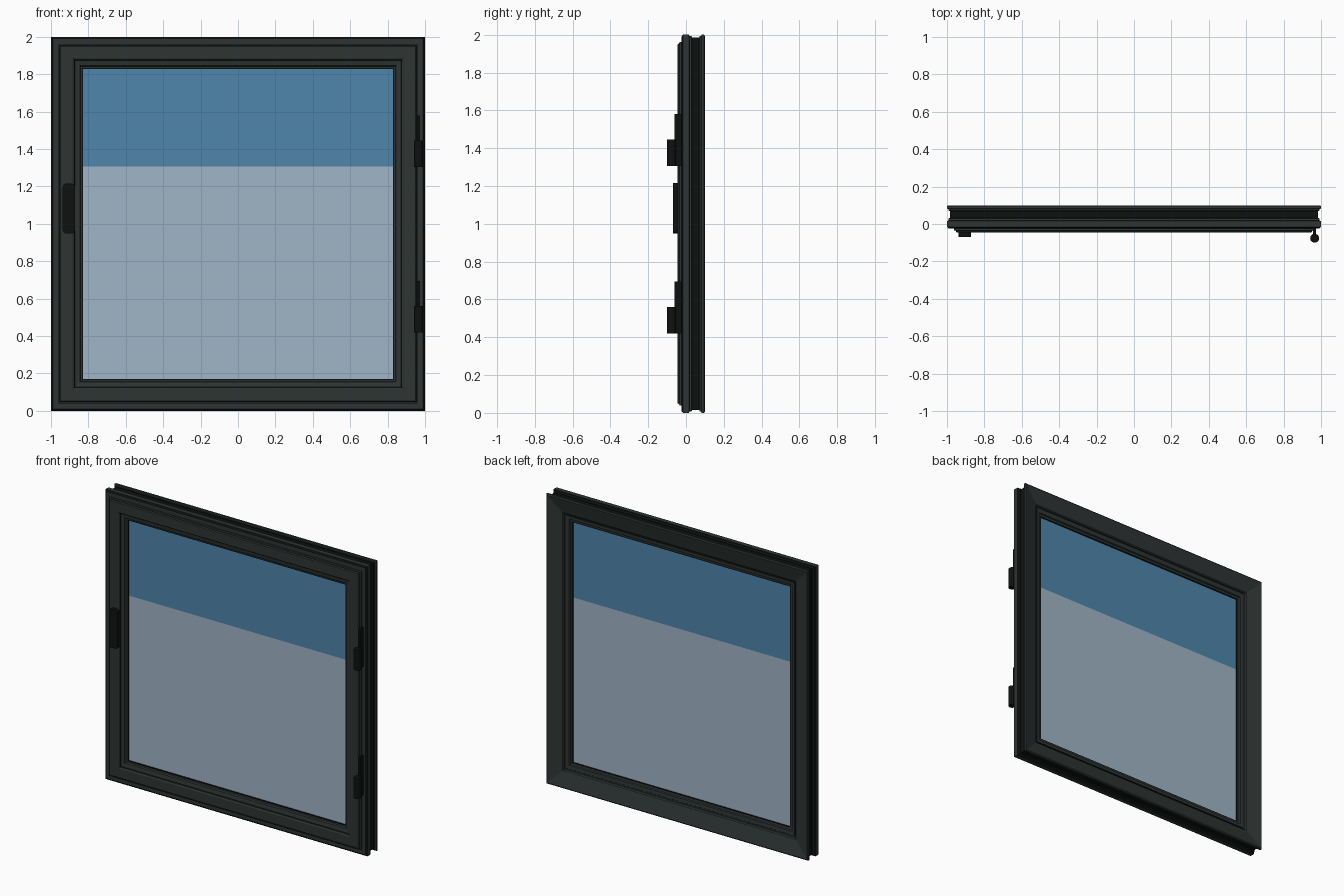
import bpy, bmesh
from mathutils import Vector

cube = bpy.data.objects.get("Cube")
if cube:
    bpy.data.objects.remove(cube, do_unlink=True)


def material(name, rgb):
    linear = [(c / 255 / 12.92) if c < 10 else ((c / 255 + 0.055) / 1.055) ** 2.4 for c in rgb]
    m = bpy.data.materials.new(name)
    m.use_nodes = True
    m.diffuse_color = (*linear, 1)
    m.node_tree.nodes["Principled BSDF"].inputs["Base Color"].default_value = (*linear, 1)
    return m


GREY = material("dark_grey_frame", (46, 53, 52))
BLACK = material("black_rubber_and_metal", (15, 17, 17))
BLUE = material("blue_glass", (78, 134, 172))
PALE = material("pale_glass", (160, 182, 198))


def finish(name, bm, mats):
    bmesh.ops.recalc_face_normals(bm, faces=bm.faces)
    mesh = bpy.data.meshes.new(name)
    bm.to_mesh(mesh)
    bm.free()
    for m in mats:
        mesh.materials.append(m)
    ob = bpy.data.objects.new(name, mesh)
    bpy.context.collection.objects.link(ob)
    return ob


def mitred_ring(name, profile):
    """Sweep a closed profile of (half size, depth, material) round a square."""
    bm = bmesh.new()
    corners = [(-1, -1), (1, -1), (1, 1), (-1, 1)]
    loops = [[bm.verts.new((sx * r, y, 1 + sz * r)) for r, y, _ in profile] for sx, sz in corners]
    n = len(profile)
    for c in range(4):
        a, b = loops[c], loops[(c + 1) % 4]
        for i in range(n):
            j = (i + 1) % n
            face = bm.faces.new((a[i], a[j], b[j], b[i]))
            face.material_index = profile[i][2]
    return finish(name, bm, [GREY, BLACK])


def box(name, lo, hi, mat, round_axis=None, radius=0.0, segments=4):
    lo, hi = Vector(lo), Vector(hi)
    bm = bmesh.new()
    bmesh.ops.create_cube(bm, size=1)
    for v in bm.verts:
        v.co = (lo + hi) / 2 + Vector(a * b for a, b in zip(v.co, hi - lo))
    if round_axis is not None:
        edges = [e for e in bm.edges
                 if abs((e.verts[0].co - e.verts[1].co).normalized()[round_axis]) > 0.9]
        bmesh.ops.bevel(bm, geom=edges, offset=radius, segments=segments,
                        profile=0.5, affect='EDGES')
    return finish(name, bm, [mat])


# Fixed outer frame: front flange, grooved rim, sloping back
mitred_ring("outer_frame", [
    (0.90, -0.024, 0), (0.990, -0.024, 1), (1.0, -0.016, 0), (1.0, 0.016, 1),
    (0.992, 0.018, 0), (0.992, 0.030, 1), (0.985, 0.032, 1), (0.985, 0.070, 1),
    (0.992, 0.072, 0), (0.992, 0.080, 0), (1.0, 0.082, 0), (1.0, 0.095, 0),
    (0.993, 0.100, 0), (0.890, 0.074, 0), (0.884, 0.066, 0), (0.884, 0.02, 0)])

# Opening sash with stepped inner edge on both sides
mitred_ring("sash", [
    (0.962, -0.010, 0), (0.962, -0.034, 0), (0.954, -0.036, 1), (0.952, -0.040, 0),
    (0.948, -0.045, 0), (0.884, -0.045, 0), (0.878, -0.041, 1), (0.872, -0.032, 0),
    (0.846, -0.027, 0), (0.841, -0.018, 0), (0.834, -0.016, 0), (0.834, 0.050, 0),
    (0.846, 0.052, 0), (0.850, 0.060, 0), (0.872, 0.062, 1), (0.876, 0.056, 0),
    (0.900, 0.056, 0), (0.900, -0.010, 0)])

# Rubber seals gripping the glass
for side, y0, y1 in (("front", -0.014, -0.004), ("back", 0.040, 0.049)):
    mitred_ring(side + "_glass_seal", [
        (0.84, y0, 1), (0.829, y0, 1), (0.829, y1, 1), (0.84, y1, 1)])

# Two-tone glazing
SPLIT = 1.307
box("lower_glass", (-0.836, -0.006, 0.164), (0.836, 0.042, SPLIT), PALE)
box("upper_glass", (-0.836, -0.006, SPLIT), (0.836, 0.042, 1.836), BLUE)

# Handle
box("handle", (-0.937, -0.070, 0.948), (-0.872, -0.043, 1.216), BLACK, 1, 0.02)

# Hinges: a leaf on the frame and a barrel in front of it
for label, z in (("lower", 0.42), ("upper", 1.305)):
    box(label + "_hinge_leaf", (0.958, -0.060, z), (0.974, -0.020, z + 0.275), BLACK)
    bm = bmesh.new()
    bmesh.ops.create_cone(bm, cap_ends=True, segments=24, radius1=0.024, radius2=0.024, depth=0.14)
    bmesh.ops.translate(bm, verts=bm.verts, vec=(0.966, -0.076, z + 0.07))
    barrel = finish(label + "_hinge_barrel", bm, [BLACK])
    bpy.ops.object.select_all(action='DESELECT')
    barrel.select_set(True)
    bpy.context.view_layer.objects.active = barrel
    bpy.ops.object.shade_smooth_by_angle()
